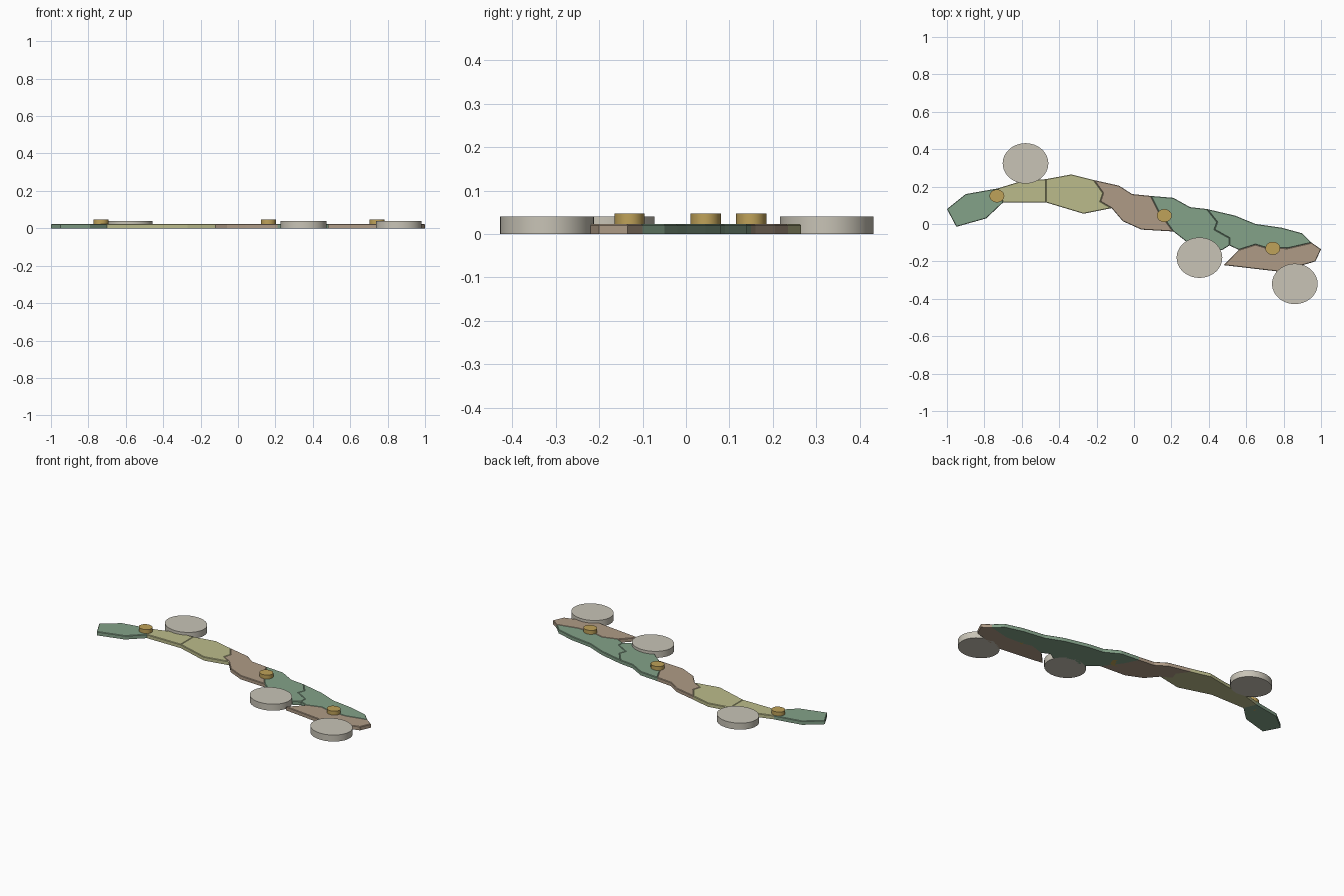
import bpy
import bmesh
import math

cube = bpy.data.objects.get("Cube")
if cube:
    bpy.data.objects.remove(cube, do_unlink=True)

SLAB_HEIGHT = 0.023
EDGE_BEVEL = 0.003


def make_material(name, colour):
    material = bpy.data.materials.new(name)
    material.use_nodes = True
    material.diffuse_color = (*colour, 1)
    shader = material.node_tree.nodes["Principled BSDF"]
    shader.inputs["Base Color"].default_value = (*colour, 1)
    shader.inputs["Roughness"].default_value = 0.8
    return material


green = make_material("sage green", (0.23, 0.36, 0.25))
yellow = make_material("pale olive", (0.50, 0.50, 0.26))
brown = make_material("dusty brown", (0.43, 0.33, 0.24))
stone = make_material("light stone", (0.58, 0.55, 0.47))
brass = make_material("brass", (0.52, 0.36, 0.10))


def finish(name, bm, material):
    """Turn a bmesh into a named, coloured object."""
    bmesh.ops.recalc_face_normals(bm, faces=bm.faces[:])
    mesh = bpy.data.meshes.new(name)
    bm.to_mesh(mesh)
    bm.free()
    mesh.materials.append(material)
    part = bpy.data.objects.new(name, mesh)
    bpy.context.scene.collection.objects.link(part)
    return part


def make_slab(name, outline, material):
    """Extrude an outline into a thin slab with a slightly eased top rim."""
    bm = bmesh.new()
    base = bm.faces.new([bm.verts.new((x, y, 0)) for x, y in outline])
    result = bmesh.ops.extrude_face_region(bm, geom=[base], use_keep_orig=True)
    top_verts = [g for g in result["geom"] if isinstance(g, bmesh.types.BMVert)]
    bmesh.ops.translate(bm, vec=(0, 0, SLAB_HEIGHT), verts=top_verts)
    bmesh.ops.recalc_face_normals(bm, faces=bm.faces[:])
    rim = [e for e in bm.edges if all(v in top_verts for v in e.verts)]
    bmesh.ops.bevel(bm, geom=rim, offset=EDGE_BEVEL, segments=1, affect="EDGES")
    return finish(name, bm, material)


def make_disc(name, x, y, radius_x, radius_y, height, sides, material):
    """Upright oval disc standing on the ground."""
    bm = bmesh.new()
    bmesh.ops.create_cone(bm, cap_ends=True, segments=sides, radius1=1, radius2=1, depth=1)
    bmesh.ops.scale(bm, vec=(radius_x, radius_y, height), verts=bm.verts[:])
    bmesh.ops.translate(bm, vec=(x, y, height / 2), verts=bm.verts[:])
    part = finish(name, bm, material)
    bpy.ops.object.select_all(action="DESELECT")
    part.select_set(True)
    bpy.context.view_layer.objects.active = part
    bpy.ops.object.shade_smooth_by_angle(angle=math.radians(35))
    return part


# Seams shared by neighbouring slabs, running from back to front
tail_seam = [(-.73, .19), (-.70, .115)]
straight_seam = [(-.47, .24), (-.47, .115)]
yellow_seam = [(-.215, .235), (-.165, .165), (-.18, .12), (-.12, .085)]
middle_seam = [(.09, .15), (.13, .07), (.21, -.04)]
jagged_seam = [(.39, .08), (.445, .01), (.43, -.03), (.51, -.075), (.51, -.115)]
# Long seam between the right green and brown slabs, running left to right
long_seam = [(.56, -.138), (.65, -.11), (.70, -.125), (.82, -.13), (.95, -.1)]


def between(left_seam, back_edge, right_seam, front_edge):
    """Outline bounded by two seams and the outer edges between them."""
    return left_seam[::-1] + back_edge + right_seam + front_edge


# Chain of slabs
make_slab("left_end_slab", [(-.95, -.015), (-1, .08), (-.9, .16)] + tail_seam + [(-.79, .03)], green)
make_slab("narrow_yellow_slab", between(tail_seam, [(-.6, .23)], straight_seam, []), yellow)
make_slab("wide_yellow_slab",
          between(straight_seam, [(-.335, .265)], yellow_seam, [(-.27, .055)]), yellow)
make_slab("centre_brown_slab",
          between(yellow_seam, [(-.08, .205), (-.01, .16)], middle_seam,
                  [(.04, -.03), (-.06, .015)]), brown)
make_slab("centre_green_slab",
          between(middle_seam, [(.21, .14), (.3, .09)], jagged_seam,
                  [(.47, -.14), (.3, -.11)]), green)
make_slab("right_green_slab",
          between(jagged_seam, [(.54, .045), (.65, 0), (.79, -.02), (.9, -.05)],
                  long_seam[::-1], []), green)
make_slab("right_brown_slab",
          long_seam + [(1, -.135), (.97, -.2), (.78, -.255), (.48, -.22)], brown)

# Large stone discs beside the chain
for place, x, y in (("left", -.58, .324), ("middle", .35, -.18), ("right", .86, -.32)):
    make_disc(place + "_stone_disc", x, y, .122, .108, .04, 48, stone)

# Small brass studs on the joints
for place, x, y in (("left", -.733, .15), ("middle", .162, .045), ("right", .742, -.13)):
    make_disc(place + "_brass_stud", x, y, .04, .035, .047, 16, brass)
